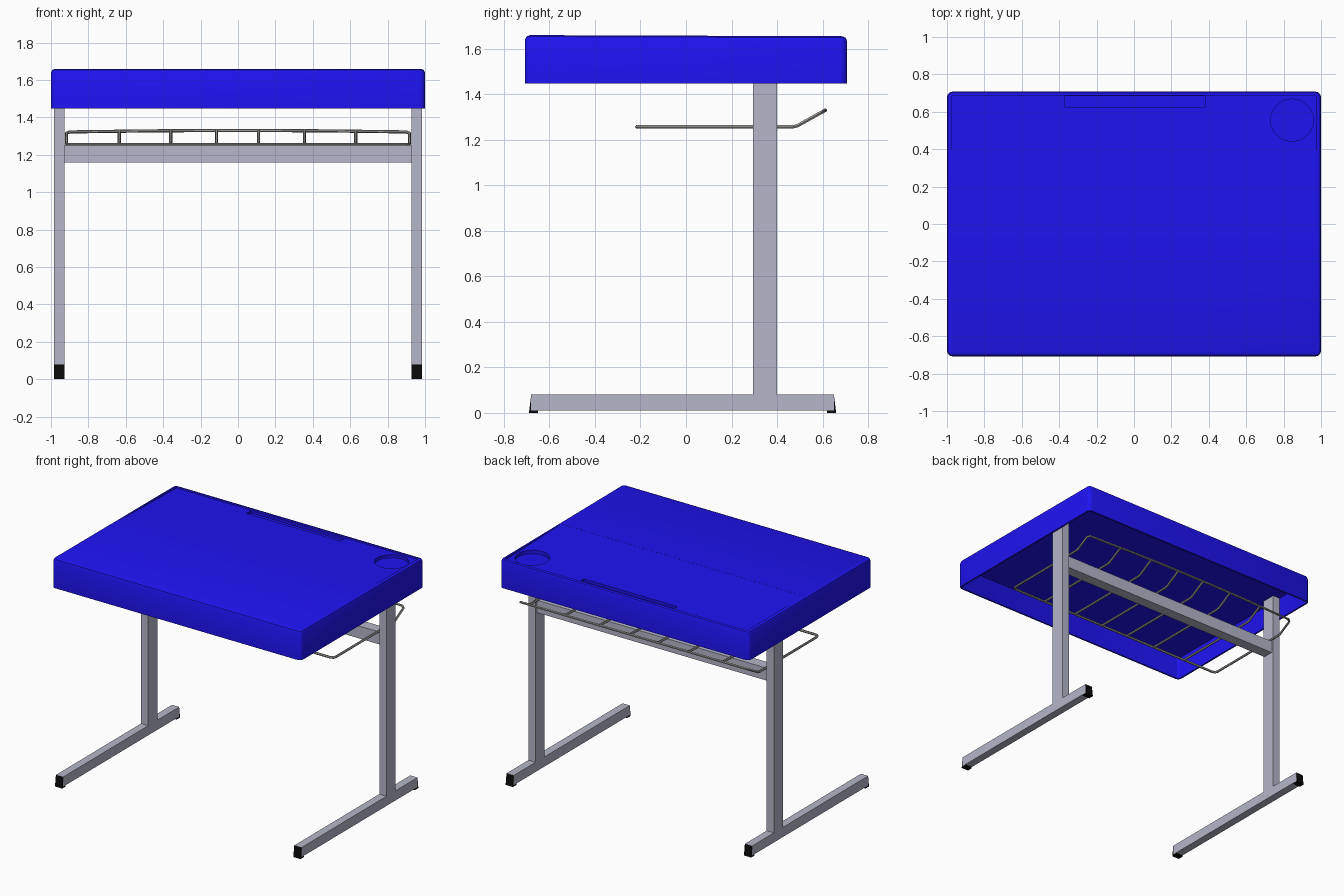
import bpy, bmesh, math

if "Cube" in bpy.data.objects:
    bpy.data.objects.remove(bpy.data.objects["Cube"])


def material(name, rgb):
    m = bpy.data.materials.new(name)
    m.diffuse_color = (*rgb, 1)
    m.use_nodes = True
    m.node_tree.nodes["Principled BSDF"].inputs["Base Color"].default_value = m.diffuse_color
    return m


BLUE = material("blue_plastic", (0.0135, 0.0065, 0.88))
BLACK = material("black_rubber", (0.003, 0.003, 0.003))
FRAME = material("painted_frame", (0.46, 0.47, 0.585))
WIRE = material("dark_wire", (0.34, 0.34, 0.32))


def finish(name, bm, mat):
    bmesh.ops.recalc_face_normals(bm, faces=bm.faces)
    me = bpy.data.meshes.new(name)
    bm.to_mesh(me)
    bm.free()
    ob = bpy.data.objects.new(name, me)
    bpy.context.collection.objects.link(ob)
    me.materials.append(mat)
    return ob


def activate(ob):
    bpy.ops.object.select_all(action='DESELECT')
    ob.select_set(True)
    bpy.context.view_layer.objects.active = ob


def prism(name, profile, x0, x1, mat):
    """Extrude a (y, z) profile along x."""
    bm = bmesh.new()
    f = bm.faces.new([bm.verts.new((x0, y, z)) for y, z in profile])
    new = bmesh.ops.extrude_face_region(bm, geom=[f])["geom"]
    bmesh.ops.translate(bm, vec=(x1 - x0, 0, 0),
                        verts=[v for v in new if isinstance(v, bmesh.types.BMVert)])
    return finish(name, bm, mat)


def box(name, x0, x1, y0, y1, z0, z1, mat):
    return prism(name, [(y0, z0), (y1, z0), (y1, z1), (y0, z1)], x0, x1, mat)


def rounded_rect(hx, hy, r, n=3):
    pts = []
    for k, (sx, sy) in enumerate([(1, 1), (-1, 1), (-1, -1), (1, -1)]):
        for i in range(n + 1):
            a = math.pi / 2 * (k + i / n)
            pts.append((sx * (hx - r) + r * math.cos(a), sy * (hy - r) + r * math.sin(a)))
    return pts


# Hollow desktop: inner ceiling, inner wall, rim, outer wall, rounded top edge
W, D, TOP, RIM, R, B = 1.0, 0.708, 1.66, 1.448, 0.03, 0.022
levels = [(0.013, 1.61), (0.013, RIM), (0, RIM), (0, TOP - B)]
levels += [(B * (1 - math.cos(a)), TOP - B * (1 - math.sin(a))) for a in (math.pi / 4, math.pi / 2)]
bm = bmesh.new()
rings = [[bm.verts.new((x, y, z - (0.0035 * (y + D) if z > 1.62 else 0)))
          for x, y in rounded_rect(W - d, D - d, max(R - d, 0.01))]
         for d, z in levels]
for a, b in zip(rings, rings[1:]):
    for i in range(len(a)):
        j = (i + 1) % len(a)
        bm.faces.new((a[i], a[j], b[j], b[i]))
bm.faces.new(rings[0])
bm.faces.new(rings[-1])
desktop = finish("desktop", bm, BLUE)

# Cutters: sloping recess in the rear half, pencil groove, round cup well
cutters = [
    prism("recess_cutter", [(0.04, 1.6568), (0.688, 1.641), (0.688, 1.75), (0.04, 1.75)], -0.974, 0.974, BLUE),
    box("groove_cutter", -0.37, 0.38, 0.626, 0.685, 1.622, 1.76, BLUE),
]
bpy.ops.mesh.primitive_cylinder_add(vertices=14, radius=0.115, depth=0.14, location=(0.845, 0.555, 1.69))
cutters.append(bpy.context.object)
cutters[-1].data.materials.append(BLUE)
for c in cutters:
    c.hide_render = True
    activate(desktop)
    m = desktop.modifiers.new("cut", 'BOOLEAN')
    m.operation, m.solver, m.object = 'DIFFERENCE', 'EXACT', c
    bpy.ops.object.modifier_apply(modifier=m.name)
    bpy.data.objects.remove(c)
activate(desktop)
bpy.ops.object.shade_smooth_by_angle(angle=math.radians(32))

# Leg frames: post, floor bar and rubber end caps on each side
cap = [(-0.69, 0), (-0.65, 0), (-0.65, 0.01), (-0.68, 0.01), (-0.68, 0.08)]
for side, s in (("left", -1), ("right", 1)):
    x0, x1 = sorted((s * 0.927, s * 0.985))
    box(side + "_post", x0, x1, 0.295, 0.40, 0.08, 1.615, FRAME)
    box(side + "_foot", x0, x1, -0.68, 0.65, 0.01, 0.08, FRAME)
    prism(side + "_front_cap", cap, x0, x1, BLACK)
    prism(side + "_rear_cap", [(-0.03 - y, z) for y, z in cap], x0, x1, BLACK)

# Crossbar between the posts
box("crossbar", -0.927, 0.927, 0.305, 0.385, 1.16, 1.25, FRAME)


def wire(name, pts, closed=False):
    cu = bpy.data.curves.new(name, 'CURVE')
    cu.dimensions = '3D'
    cu.bevel_depth, cu.bevel_resolution, cu.use_fill_caps = 0.0085, 1, True
    sp = cu.splines.new('POLY')
    sp.points.add(len(pts) - 1)
    for p, co in zip(sp.points, pts):
        p.co = (*co, 1)
    sp.use_cyclic_u = closed
    ob = bpy.data.objects.new(name, cu)
    bpy.context.collection.objects.link(ob)
    cu.materials.append(WIRE)
    activate(ob)
    bpy.ops.object.convert(target='MESH')
    bpy.ops.object.shade_smooth_by_angle(angle=math.radians(50))


# Wire book basket: bent outer frame with a slightly bowed rear wire, and cross wires
Z = 1.257


def rear(x):
    t = 1 - (x / 0.92) ** 2
    return (x, 0.598 + 0.014 * t, 1.322 + 0.008 * t)


half = [(0.89, -0.215, Z), (0.91, -0.207, Z), (0.917, -0.187, Z), (0.917, 0.47, Z),
        (0.917, 0.49, 1.262), (0.917, 0.585, 1.315)]
back = [rear(x) for x in (0.9, 0.5, 0.2, -0.2, -0.5, -0.9)]
wire("basket_frame", half + back + [(-x, y, z) for x, y, z in reversed(half)], True)
for i, x in enumerate((-0.635, -0.36, -0.115, 0.11, 0.355, 0.63)):
    wire(f"basket_wire_{i + 1}", [(x, -0.215, Z), (x, 0.47, Z), (x, 0.49, 1.262), rear(x)])
